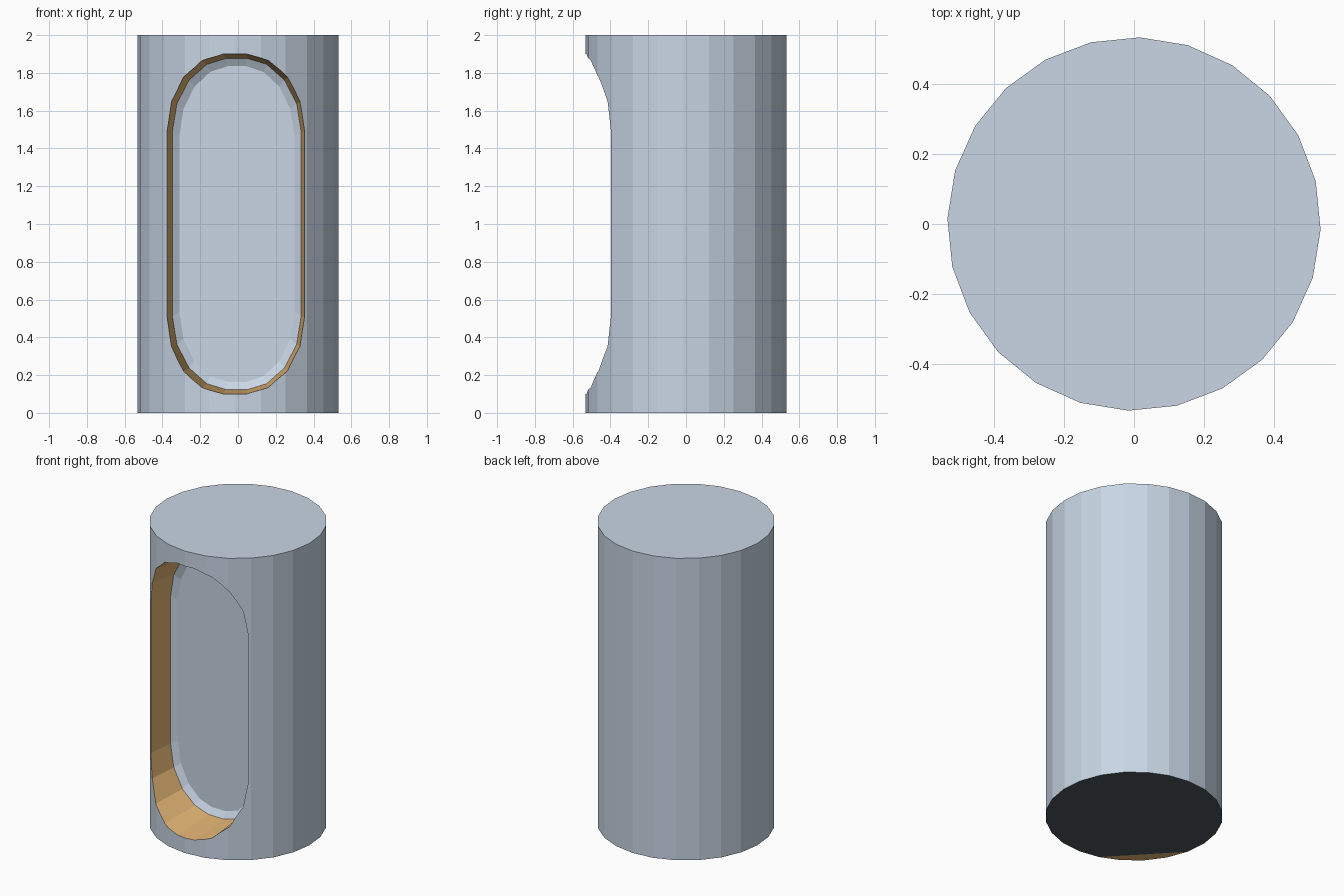
import bpy, bmesh, math
from mathutils import Matrix

if "Cube" in bpy.data.objects:
    bpy.data.objects.remove(bpy.data.objects["Cube"])

R, H, SIDES = 0.533, 2.0, 24
TURN = Matrix.Rotation(math.radians(-1.7), 4, 'Z')


def material(name, rgb):
    m = bpy.data.materials.new(name)
    m.diffuse_color = (*rgb, 1)
    m.use_nodes = True
    m.node_tree.nodes["Principled BSDF"].inputs["Base Color"].default_value = m.diffuse_color
    return m


MATS = [material("blue_grey", (0.58, 0.67, 0.78)),
        material("tan_brown", (0.78, 0.47, 0.18)),
        material("dark_slate", (0.078, 0.10, 0.115))]


def make_object(name, bm):
    bmesh.ops.recalc_face_normals(bm, faces=bm.faces)
    bm.transform(TURN)
    me = bpy.data.meshes.new(name)
    bm.to_mesh(me)
    bm.free()
    for m in MATS:
        me.materials.append(m)
    ob = bpy.data.objects.new(name, me)
    bpy.context.collection.objects.link(ob)
    return ob


# Main body: 24-sided drum
bm = bmesh.new()
rings = [[bm.verts.new((R * math.cos(2 * math.pi * i / SIDES),
                        R * math.sin(2 * math.pi * i / SIDES), z))
          for i in range(SIDES)] for z in (0, H)]
for i in range(SIDES):
    j = (i + 1) % SIDES
    bm.faces.new((rings[0][i], rings[0][j], rings[1][j], rings[1][i]))
base = bm.faces.new(rings[0])
bm.faces.new(rings[1])
# Dark underside with a small brown sliver at its edge
bmesh.utils.face_split(base, rings[0][13], rings[0][17])
for f in bm.faces:
    if all(v.co.z < 0.01 for v in f.verts):
        f.material_index = 1 if len(f.verts) == 5 else 2
body = make_object("drum_body", bm)

# Recess cutter: pill outline, tapering brown wall, then chamfered grey back
quarter = [(0.363, 0.50), (0.337, 0.655), (0.268, 0.783), (0.168, 0.868), (0.06, 0.90)]
pill = quarter + [(-x, z) for x, z in reversed(quarter)]
pill += [(-x, -z) for x, z in pill]

bm = bmesh.new()
loops = []
for y, sx, sz in ((-0.70, 1.12, 1.014), (-0.22, 0.94, 0.974), (-0.195, 0.84, 0.928)):
    loops.append([bm.verts.new((x * sx, y, 1 + z * sz)) for x, z in pill])
n = len(pill)
for k in range(2):
    for i in range(n):
        j = (i + 1) % n
        f = bm.faces.new((loops[k][i], loops[k][j], loops[k + 1][j], loops[k + 1][i]))
        f.material_index = 1 - k
bm.faces.new(loops[0])
bm.faces.new(loops[-1])
cutter = make_object("recess_cutter", bm)
cutter.hide_render = True

# Cut the recess, then drop the cutter
mod = body.modifiers.new("recess", 'BOOLEAN')
mod.operation = 'DIFFERENCE'
mod.solver = 'EXACT'
mod.object = cutter
bpy.context.view_layer.objects.active = body
bpy.ops.object.modifier_apply(modifier=mod.name)
bpy.data.objects.remove(cutter)
